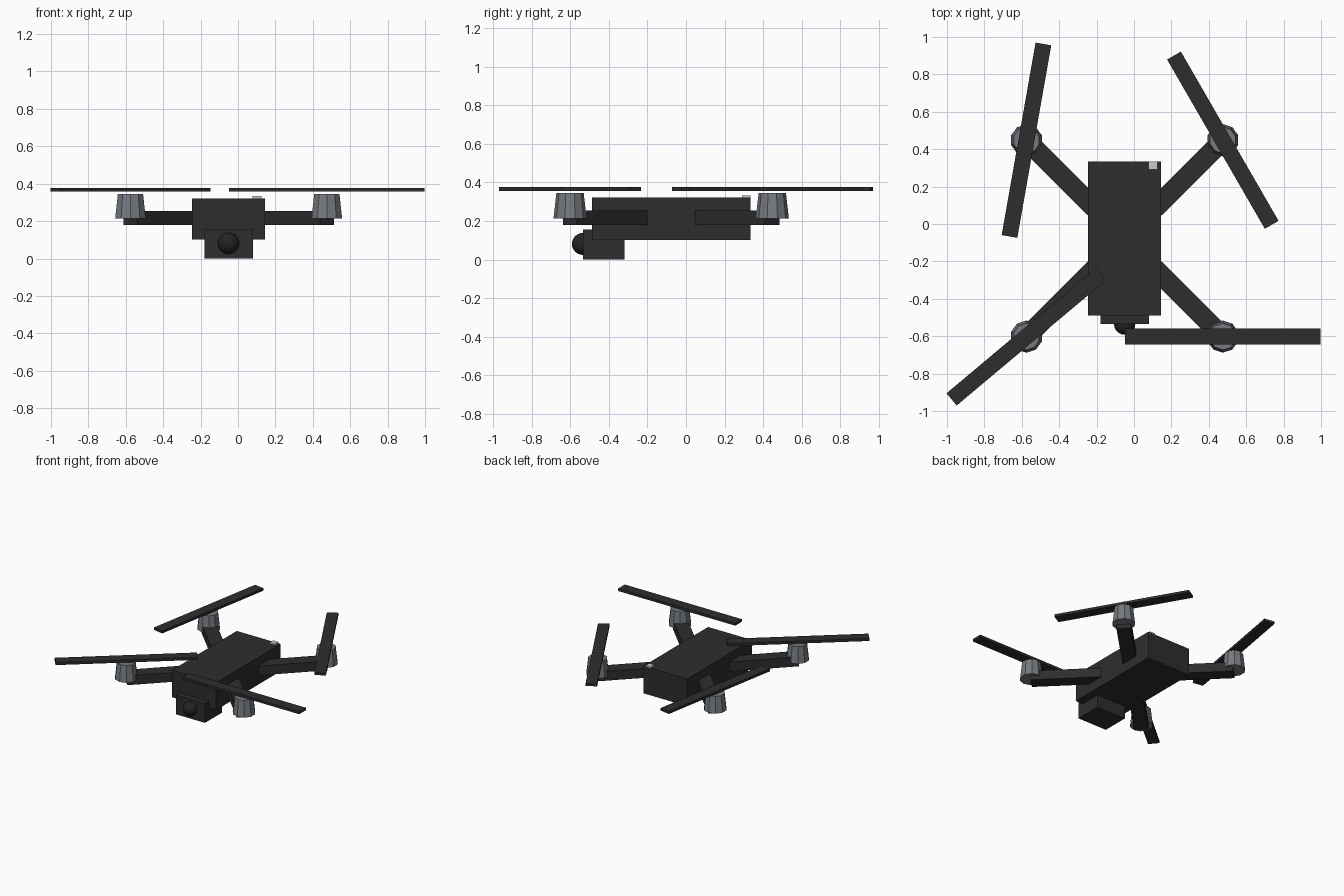
import bpy
from math import radians, atan2
from mathutils import Vector

cube = bpy.data.objects.get("Cube")
if cube:
    bpy.data.objects.remove(cube, do_unlink=True)


def material(name, rgb):
    mat = bpy.data.materials.new(name)
    mat.use_nodes = True
    mat.diffuse_color = (*rgb, 1)
    mat.node_tree.nodes["Principled BSDF"].inputs["Base Color"].default_value = (*rgb, 1)
    return mat


charcoal = material("charcoal plastic", (0.027, 0.027, 0.027))
glass = material("black lens", (0.017, 0.017, 0.017))
steel = material("grey metal", (0.18, 0.195, 0.215))
white = material("pale light", (0.6, 0.6, 0.6))


def finish(name, mat):
    obj = bpy.context.object
    obj.name = name
    obj.data.materials.append(mat)
    return obj


def box(name, center, size, mat, angle=0):
    bpy.ops.mesh.primitive_cube_add(size=1, location=center, rotation=(0, 0, angle))
    bpy.context.object.scale = size
    bpy.ops.object.transform_apply(location=False, rotation=False, scale=True)
    return finish(name, mat)


# Centre of the airframe
hub = Vector((-0.05, -0.077, 0))

# Body, tail light and camera pod
box("body", hub + Vector((0, 0, 0.212)), (0.39, 0.824, 0.22), charcoal)
box("tail_light", (0.102, 0.313, 0.324), (0.047, 0.043, 0.018), white)
box("camera_housing", (-0.05, -0.427, 0.078), (0.26, 0.216, 0.156), charcoal)
bpy.ops.mesh.primitive_uv_sphere_add(segments=24, ring_count=16, radius=0.057,
                                     location=(-0.05, -0.535, 0.081))
finish("camera_lens", glass)
bpy.ops.object.shade_smooth_by_angle()

# Four arms, each with a tapered motor and a blade turned a little further
corners = [("front_left", 1, -1), ("front_right", -1, -1),
           ("back_right", -1, 1), ("back_left", 1, 1)]
for i, (side, sx, sy) in enumerate(corners):
    out = Vector((sx, sy, 0))
    box(side + "_arm", hub + out * 0.343 + Vector((0, 0, 0.216)),
        (0.515, 0.106, 0.075), charcoal, atan2(sy, sx))
    mount = hub + out * 0.525
    bpy.ops.mesh.primitive_cone_add(vertices=10, radius1=0.086, radius2=0.071, depth=0.132,
                                    location=mount + Vector((0, 0, 0.279)))
    finish(side + "_motor", steel)
    box(side + "_propeller", mount + Vector((0, 0, 0.367)),
        (1.045, 0.085, 0.02), charcoal, radians(40 * i))
